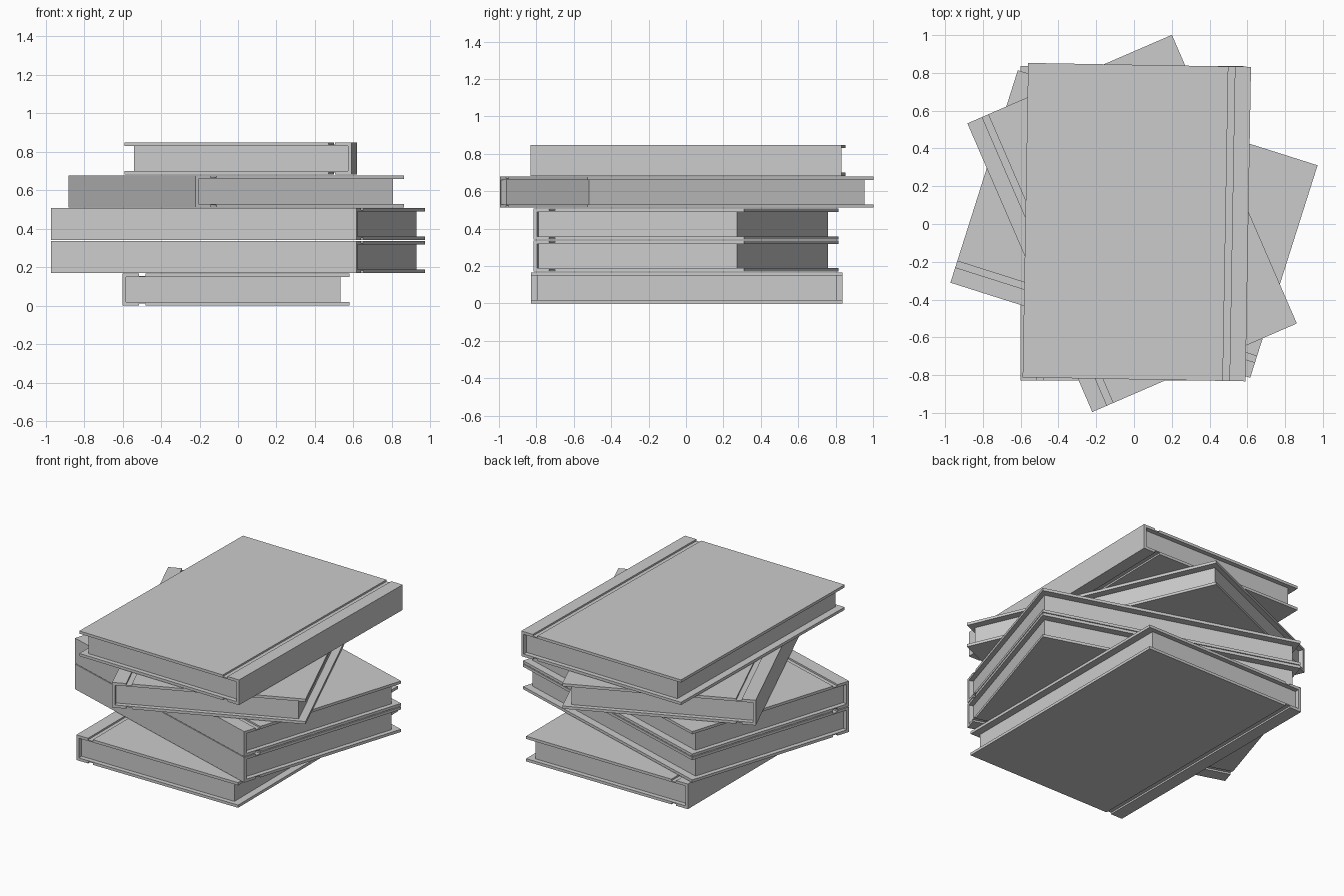
import bpy, bmesh
from math import radians

if "Cube" in bpy.data.objects:
    bpy.data.objects.remove(bpy.data.objects["Cube"])

W, L, H = 1.18, 1.665, 0.166      # book width, length, thickness
T = 0.018                         # cover board thickness
PITCH = 0.1705                    # vertical spacing of the stack


def extrude_profile(name, profile, length):
    """Extrude a closed x-z outline along y, centred on y = 0."""
    bm = bmesh.new()
    face = bm.faces.new([bm.verts.new((x, -length / 2, z)) for x, z in profile])
    ext = bmesh.ops.extrude_face_region(bm, geom=[face])
    verts = [g for g in ext["geom"] if isinstance(g, bmesh.types.BMVert)]
    bmesh.ops.translate(bm, verts=verts, vec=(0, length, 0))
    bmesh.ops.recalc_face_normals(bm, faces=bm.faces)
    mesh = bpy.data.meshes.new(name)
    bm.to_mesh(mesh)
    bm.free()
    obj = bpy.data.objects.new(name, mesh)
    bpy.context.collection.objects.link(obj)
    return obj


# C-shaped cover outline with a hinge groove near the spine, mirrored in z
x0, x1 = -W / 2, W / 2
g0, g1, gd = x0 + 0.085, x0 + 0.12, 0.011
lower = [(x0, 0), (g0, 0), (g0, gd), (g1, gd), (g1, 0), (x1, 0), (x1, T), (x0 + T, T)]
cover_profile = lower + [(x, H - z) for x, z in reversed(lower)]

# Page block, set in from the three open edges
p0, p1 = x0 + T, x1 - 0.048
page_profile = [(p0, T), (p1, T), (p1, H - T), (p0, H - T)]

# Stack from bottom to top: x, y, rotation (spine starts on -x)
stack = [
    (-0.01, 0.005, 0),
    (0, 0, 72.4),
    (0, 0, 72.4),
    (-0.01, 0.003, 23.4),
    (0.015, 0.01, 179),
]
for i, (x, y, angle) in enumerate(stack):
    cover = extrude_profile(f"book_cover_{i + 1}", cover_profile, L)
    pages = extrude_profile(f"book_pages_{i + 1}", page_profile, L - 0.06)
    for part in (cover, pages):
        part.location = (x, y, i * PITCH)
        part.rotation_euler.z = radians(angle)
